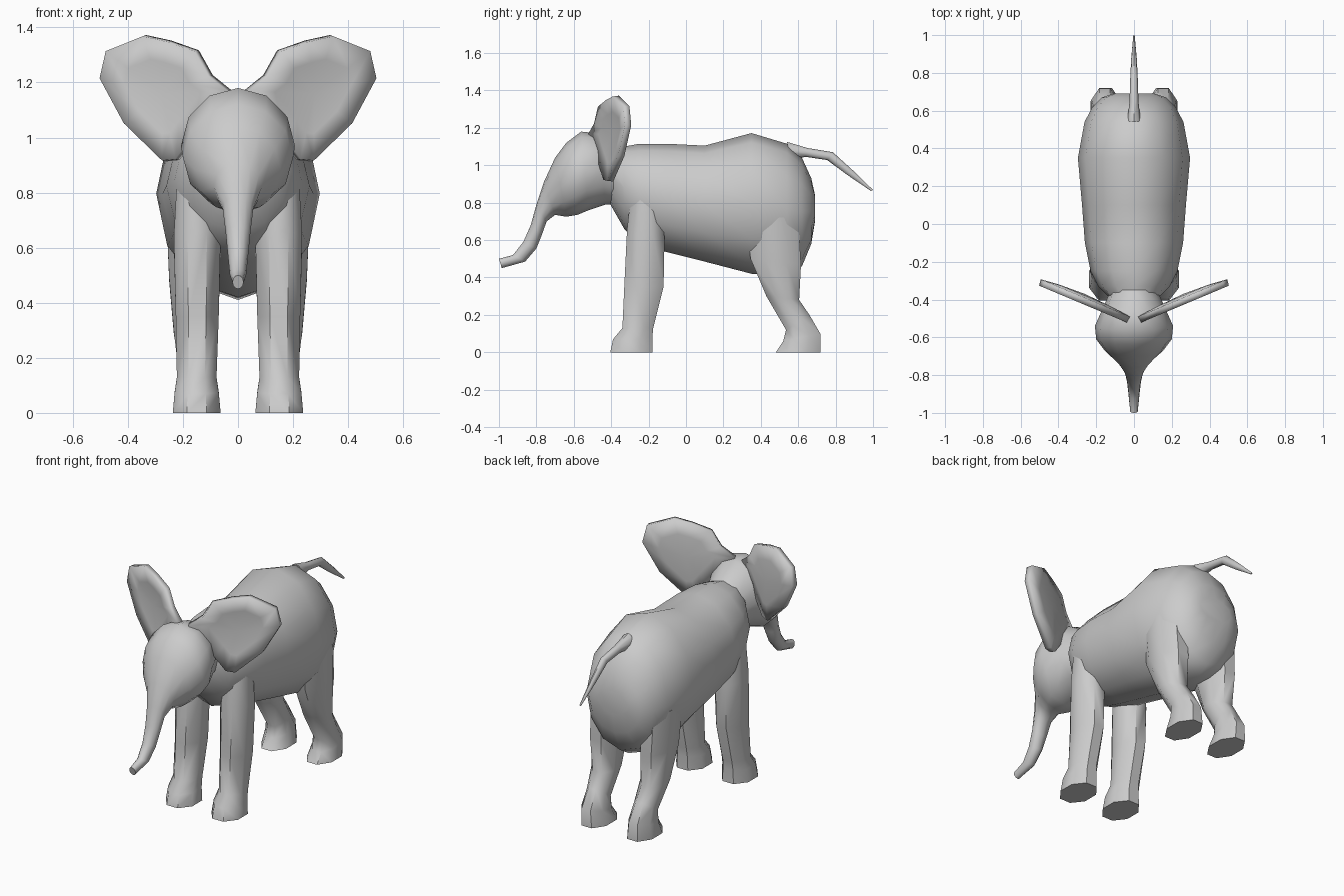
import bpy, bmesh
from math import sin, cos, pi, radians


def finish(bm, name, mirror=False, thickness=0, angle=50):
    bmesh.ops.recalc_face_normals(bm, faces=bm.faces)
    me = bpy.data.meshes.new(name)
    bm.to_mesh(me)
    bm.free()
    ob = bpy.data.objects.new(name, me)
    bpy.context.collection.objects.link(ob)
    if thickness:
        mod = ob.modifiers.new("thickness", 'SOLIDIFY')
        mod.thickness, mod.offset = thickness, 0
    if mirror:
        ob.modifiers.new("mirror", 'MIRROR')
    bpy.ops.object.select_all(action='DESELECT')
    bpy.context.view_layer.objects.active = ob
    ob.select_set(True)
    bpy.ops.object.shade_smooth_by_angle(angle=radians(angle))
    return ob


def loft(name, rings, sides=12, flat=False, mirror=False):
    """Each ring: side-profile points (y1,z1), (y2,z2), centre x, half width."""
    bm = bmesh.new()
    off = pi / sides if flat else 0
    k = 1 / cos(off)
    loops = []
    for y1, z1, y2, z2, cx, w in rings:
        loop = []
        for i in range(sides):
            a = 2 * pi * i / sides + off
            c, s = k * cos(a) / 2, k * sin(a)
            loop.append(bm.verts.new((cx + w * s,
                                      (y1 + y2) / 2 + (y1 - y2) * c,
                                      (z1 + z2) / 2 + (z1 - z2) * c)))
        loops.append(loop)
    for a, b in zip(loops, loops[1:]):
        for i in range(sides):
            j = (i + 1) % sides
            bm.faces.new((a[i], a[j], b[j], b[i]))
    bm.faces.new(loops[0])
    bm.faces.new(loops[-1])
    return finish(bm, name, mirror)


# Barrel-shaped body, chest to rump: y, top, bottom, half width
body = [(-0.41, 1.08, 0.80, 0.11), (-0.33, 1.10, 0.66, 0.19),
        (-0.25, 1.115, 0.58, 0.23), (-0.10, 1.115, 0.535, 0.26),
        (0.10, 1.105, 0.485, 0.275), (0.35, 1.172, 0.42, 0.297),
        (0.54, 1.115, 0.41, 0.262), (0.62, 1.04, 0.46, 0.22),
        (0.67, 0.93, 0.58, 0.17), (0.69, 0.84, 0.70, 0.11)]
loft("body", [(y, t, y, b, 0, w) for y, t, b, w in body])

# Head flowing into the trunk
loft("head_and_trunk", [
    (-0.34, 1.09, -0.35, 0.79, 0, 0.12),
    (-0.46, 1.17, -0.43, 0.79, 0, 0.165),
    (-0.56, 1.18, -0.52, 0.76, 0, 0.207),
    (-0.64, 1.12, -0.58, 0.735, 0, 0.20),
    (-0.70, 1.04, -0.64, 0.725, 0, 0.155),
    (-0.76, 0.91, -0.70, 0.735, 0, 0.088),
    (-0.80, 0.79, -0.745, 0.70, 0, 0.056),
    (-0.83, 0.68, -0.77, 0.63, 0, 0.045),
    (-0.87, 0.59, -0.80, 0.555, 0, 0.037),
    (-0.925, 0.52, -0.86, 0.485, 0, 0.03),
    (-1.0, 0.50, -0.985, 0.45, 0, 0.02)])

# Legs, top to sole
loft("front_legs", [
    (-0.29, 0.88, -0.13, 0.88, 0.15, 0.07),
    (-0.315, 0.66, -0.115, 0.60, 0.148, 0.085),
    (-0.33, 0.35, -0.12, 0.35, 0.148, 0.078),
    (-0.34, 0.13, -0.175, 0.13, 0.15, 0.072),
    (-0.39, 0.07, -0.18, 0.08, 0.15, 0.08),
    (-0.405, 0, -0.18, 0, 0.15, 0.087)], 8, True, True)
loft("hind_legs", [
    (0.32, 0.72, 0.60, 0.72, 0.17, 0.09),
    (0.345, 0.50, 0.615, 0.47, 0.165, 0.085),
    (0.43, 0.30, 0.605, 0.28, 0.16, 0.073),
    (0.535, 0.12, 0.66, 0.20, 0.155, 0.06),
    (0.52, 0.06, 0.718, 0.10, 0.155, 0.07),
    (0.48, 0, 0.72, 0, 0.15, 0.08)], 8, True, True)

# Tail
loft("tail", [
    (0.54, 1.125, 0.56, 1.03, 0, 0.035),
    (0.65, 1.092, 0.64, 1.045, 0, 0.024),
    (0.785, 1.07, 0.755, 1.028, 0, 0.02),
    (0.89, 0.975, 0.86, 0.95, 0, 0.015),
    (1.0, 0.868, 0.99, 0.862, 0, 0.004)], 8)

# Ears: swept-back outline with a dished middle
outline = [(0.03, 1.17), (0.10, 1.225), (0.15, 1.315), (0.25, 1.35), (0.34, 1.37),
           (0.475, 1.315), (0.498, 1.215), (0.41, 1.05), (0.27, 0.915),
           (0.22, 0.92), (0.16, 1.0)]
bm = bmesh.new()
cx, cz = 0.27, 1.16


def ear_ring(scale, dish):
    ring = []
    for x, z in outline:
        x, z = cx + (x - cx) * scale, cz + (z - cz) * scale
        ring.append(bm.verts.new((x, -0.485 + 0.42 * (x - 0.08) + dish, z)))
    return ring


outer, inner = ear_ring(1, 0), ear_ring(0.6, 0.012)
for i in range(len(outline)):
    j = (i + 1) % len(outline)
    bm.faces.new((outer[i], outer[j], inner[j], inner[i]))
centre = bm.verts.new((cx, -0.485 + 0.42 * (cx - 0.08) + 0.02, cz))
for i in range(len(outline)):
    bm.faces.new((inner[i], inner[(i + 1) % len(outline)], centre))
finish(bm, "ears", True, 0.035)
